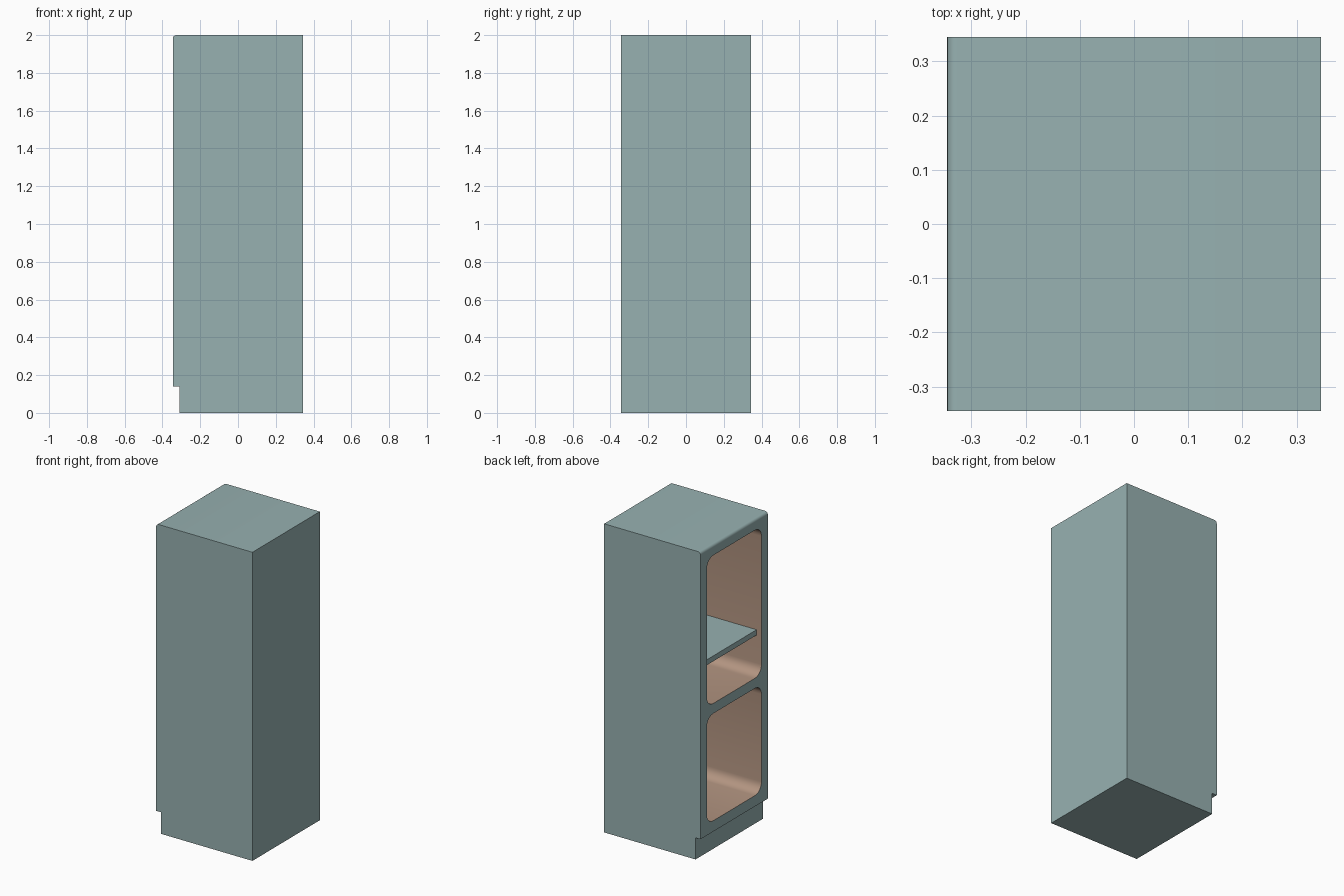
import bpy
import math

cube = bpy.data.objects.get("Cube")
if cube:
    bpy.data.objects.remove(cube, do_unlink=True)


def make_material(name, rgb):
    mat = bpy.data.materials.new(name)
    mat.use_nodes = True
    color = (*rgb, 1.0)
    mat.diffuse_color = color
    mat.node_tree.nodes["Principled BSDF"].inputs["Base Color"].default_value = color
    return mat


PAINT = make_material("grey_teal_paint", (0.31, 0.44, 0.44))
LINING = make_material("tan_lining", (0.45, 0.30, 0.22))

HALF = 0.345      # half width and half depth of the cabinet
INNER = 0.28      # half width of the compartments
HEIGHT = 2.0


def arc(cu, cv, radius, start, steps=6):
    """Quarter circle of points, anticlockwise from the start angle."""
    angles = [start + math.pi / 2 * i / steps for i in range(steps + 1)]
    return [(cu + radius * math.cos(a), cv + radius * math.sin(a)) for a in angles]


def prism(name, profile, place, low, high, slot=0):
    """Extrude a 2D profile from low to high; place(u, v, d) gives 3D points."""
    n = len(profile)
    verts = [place(u, v, d) for d in (low, high) for u, v in profile]
    faces = [tuple(range(n)), tuple(range(n, 2 * n))]
    faces += [(i, (i + 1) % n, n + (i + 1) % n, n + i) for i in range(n)]
    mesh = bpy.data.meshes.new(name)
    mesh.from_pydata(verts, [], faces)
    for mat in (PAINT, LINING):
        mesh.materials.append(mat)
    for poly in mesh.polygons:
        poly.material_index = slot
    obj = bpy.data.objects.new(name, mesh)
    bpy.context.collection.objects.link(obj)
    activate(obj)
    bpy.ops.object.mode_set(mode='EDIT')
    bpy.ops.mesh.select_all(action='SELECT')
    bpy.ops.mesh.normals_make_consistent(inside=False)
    bpy.ops.object.mode_set(mode='OBJECT')
    return obj


def activate(obj):
    bpy.ops.object.select_all(action='DESELECT')
    obj.select_set(True)
    bpy.context.view_layer.objects.active = obj


def along_y(u, v, d):
    return (u, d, v)


def along_x(u, v, d):
    return (d, u, v)


# Cabinet body: side profile with toe-kick notch and a softened top edge
lip = 0.018
profile = [(-0.31, 0), (HALF, 0), (HALF, HEIGHT)]
profile += arc(-HALF + lip, HEIGHT - lip, lip, math.pi / 2, 4)
profile += [(-HALF, 0.14), (-0.31, 0.14)]
body = prism("cabinet_body", profile, along_y, -HALF, HALF)

# Two rounded compartments, lined in tan
radius = 0.065
for name, bottom, top in (("lower", 0.21, 0.905), ("upper", 0.97, 1.93)):
    u, lo, hi = INNER - radius, bottom + radius, top - radius
    outline = (arc(u, hi, radius, 0) + arc(-u, hi, radius, math.pi / 2)
               + arc(-u, lo, radius, math.pi) + arc(u, lo, radius, math.pi * 1.5))
    cutter = prism(name + "_cutter", outline, along_x, -0.5, INNER, slot=1)
    cutter.hide_render = True
    activate(body)
    mod = body.modifiers.new(name + "_compartment", 'BOOLEAN')
    mod.operation = 'DIFFERENCE'
    mod.solver = 'EXACT'
    mod.object = cutter
    bpy.ops.object.modifier_apply(modifier=mod.name)
    bpy.data.objects.remove(cutter, do_unlink=True)

activate(body)
bpy.ops.object.shade_smooth_by_angle(angle=math.radians(30))

# Shelf across the upper compartment
prism("shelf", [(-0.31, 1.215), (INNER, 1.215), (INNER, 1.25), (-0.31, 1.25)],
      along_y, -INNER, INNER)
